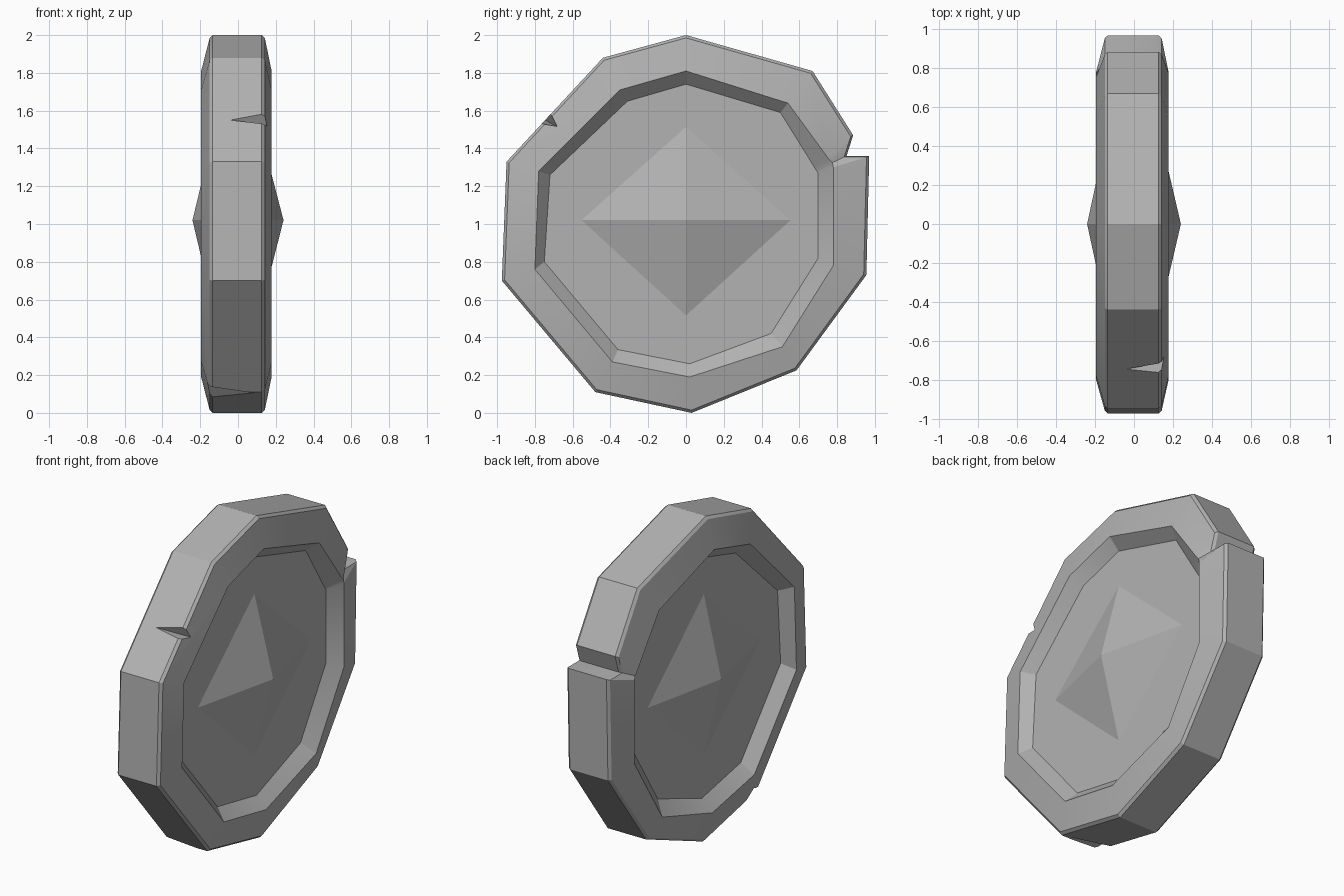
import bpy, bmesh
from mathutils import Vector

if "Cube" in bpy.data.objects:
    bpy.data.objects.remove(bpy.data.objects["Cube"])

stone = bpy.data.materials.new("stone_grey")
stone.diffuse_color = (0.45, 0.45, 0.45, 1)
stone.use_nodes = True
stone.node_tree.nodes["Principled BSDF"].inputs["Base Color"].default_value = stone.diffuse_color


def add_object(name, bm):
    bmesh.ops.recalc_face_normals(bm, faces=bm.faces)
    mesh = bpy.data.meshes.new(name)
    bm.to_mesh(mesh)
    bm.free()
    mesh.materials.append(stone)
    obj = bpy.data.objects.new(name, mesh)
    bpy.context.collection.objects.link(obj)
    return obj


def hull(name, points):
    bm = bmesh.new()
    for p in points:
        bm.verts.new(p)
    bmesh.ops.convex_hull(bm, input=bm.verts[:])
    return add_object(name, bm)


# Disc outlines as (y, z); the third and fourth points form the rim notch
outer = [(0, 2), (0.67, 1.81), (0.885, 1.47), (0.85, 1.36), (0.97, 1.36), (0.955, 0.73),
         (0.585, 0.225), (0.03, 0), (-0.48, 0.11), (-0.975, 0.70), (-0.95, 1.33), (-0.44, 1.88)]
rim = [(0, 1.81), (0.54, 1.64), (0.755, 1.345), (0.775, 1.325), (0.78, 1.30), (0.78, 0.78),
       (0.51, 0.35), (0.02, 0.19), (-0.39, 0.27), (-0.80, 0.76), (-0.78, 1.28), (-0.35, 1.71)]
floor = [(0, 1.74), (0.50, 1.59), (0.68, 1.30), (0.69, 1.285), (0.70, 1.27), (0.70, 0.82),
         (0.45, 0.42), (0.02, 0.26), (-0.36, 0.335), (-0.75, 0.80), (-0.72, 1.26), (-0.31, 1.65)]
edge = [(y * 0.985, 1 + (z - 1) * 0.985) for y, z in outer]

# Disc lofted across its thickness, with a sunken floor on both sides
rings = [(-0.122, floor), (-0.195, rim), (-0.15, edge), (-0.135, outer),
         (0.125, outer), (0.142, edge), (0.178, rim), (0.112, floor)]
bm = bmesh.new()
loops = [[bm.verts.new((x, y, z)) for y, z in pts] for x, pts in rings]
n = len(outer)
for a, b in zip(loops, loops[1:]):
    for i in range(n):
        j = (i + 1) % n
        bm.faces.new((a[i], a[j], b[j], b[i]))
bm.faces.new(loops[0])
bm.faces.new(loops[-1])
disc = add_object("disc", bm)

# Chips cut into the rim, each fading out across the thickness
chips = {
    "upper_chip_cutter": [(-0.10, -0.765, 1.56), (0.25, -0.65, 1.50),
                          (0.25, -0.86, 1.53), (0.25, -0.72, 1.66)],
    "lower_chip_cutter": [(0.12, -0.47, 0.10), (-0.30, -0.57, 0.15), (-0.30, -0.41, 0.19),
                          (-0.30, -0.25, 0.03), (-0.30, -0.50, -0.02)],
}
for name, points in chips.items():
    cutter = hull(name, points)
    cutter.hide_render = True
    cutter.hide_set(True)
    cut = disc.modifiers.new(name, 'BOOLEAN')
    cut.operation = 'DIFFERENCE'
    cut.solver = 'EXACT'
    cut.object = cutter

# Four-sided gem on each face
for name, side, base in (("right_gem", 1, 0.112), ("left_gem", -1, 0.122)):
    hull(name, [(side * 0.241, 0, 1.02)]
         + [(side * (base - 0.004), y, z)
            for y, z in ((-0.57, 1.02), (0, 1.53), (0.57, 1.02), (0, 0.50))])

# Soft shading that keeps the hard corners
bpy.ops.object.select_all(action='DESELECT')
disc.select_set(True)
bpy.context.view_layer.objects.active = disc
bpy.ops.object.shade_smooth_by_angle(angle=0.4)
